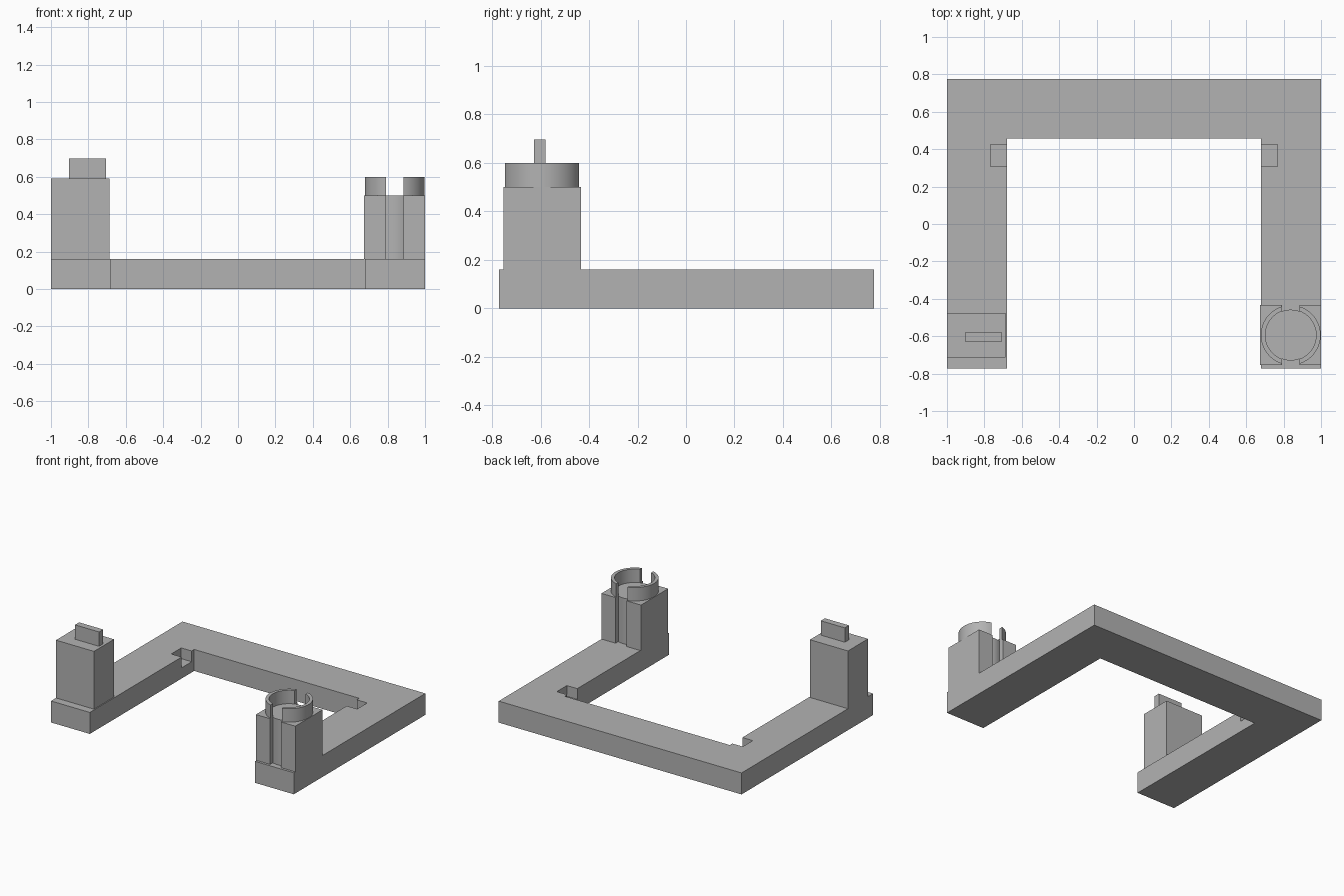
import bpy, bmesh
from math import acos, asin, cos, sin, pi

cube = bpy.data.objects.get("Cube")
if cube:
    bpy.data.objects.remove(cube, do_unlink=True)

GREY = (0.45, 0.45, 0.45, 1)
grey = bpy.data.materials.new("plain_grey")
grey.use_nodes = True
grey.diffuse_color = GREY
grey.node_tree.nodes["Principled BSDF"].inputs["Base Color"].default_value = GREY


def prism(name, outline, z0, z1, smooth=False):
    """Extrude a flat outline from z0 up to z1."""
    bm = bmesh.new()
    face = bm.faces.new([bm.verts.new((x, y, z0)) for x, y in outline])
    new = bmesh.ops.extrude_face_region(bm, geom=[face])["geom"]
    top = [v for v in new if isinstance(v, bmesh.types.BMVert)]
    bmesh.ops.translate(bm, vec=(0, 0, z1 - z0), verts=top)
    bmesh.ops.recalc_face_normals(bm, faces=bm.faces)
    mesh = bpy.data.meshes.new(name)
    bm.to_mesh(mesh)
    bm.free()
    mesh.materials.append(grey)
    ob = bpy.data.objects.new(name, mesh)
    bpy.context.collection.objects.link(ob)
    if smooth:
        bpy.ops.object.select_all(action="DESELECT")
        ob.select_set(True)
        bpy.context.view_layer.objects.active = ob
        bpy.ops.object.shade_smooth_by_angle(angle=pi / 6)
    return ob


def rect(x0, x1, y0, y1):
    return [(x0, y0), (x1, y0), (x1, y1), (x0, y1)]


def arc(cx, cy, r, a0, a1, n):
    steps = [a0 + (a1 - a0) * i / n for i in range(n + 1)]
    return [(cx + r * cos(a), cy + r * sin(a)) for a in steps]


BASE_TOP, INNER, FRONT, BACK = 0.16, 0.68, -0.772, 0.775

# U-shaped base
base = prism("base_frame", [(-1, FRONT), (-INNER, FRONT), (-INNER, 0.456),
                            (INNER, 0.456), (INNER, FRONT), (1, FRONT),
                            (1, BACK), (-1, BACK)], 0, BASE_TOP)

# Shallow notches cut in the inner edge of each arm
for side in (-1, 1):
    xs = sorted((side * 0.766, side * 0.6))
    cutter = prism("notch_cutter", rect(*xs, 0.308, 0.426), 0.08, 0.3)
    cutter.hide_render = True
    cut = base.modifiers.new("notch", "BOOLEAN")
    cut.operation, cut.solver, cut.object = "DIFFERENCE", "EXACT", cutter
    bpy.context.view_layer.objects.active = base
    bpy.ops.object.modifier_apply(modifier=cut.name)
    bpy.data.objects.remove(cutter, do_unlink=True)

# Right post with its thin upright tab
prism("tab_post", rect(-1, -0.687, -0.713, -0.477), BASE_TOP, 0.59)
prism("tab", rect(-0.903, -0.705, -0.627, -0.579), 0.59, 0.697)

# Left post, grooved front and back down to a round core
CX, CY, R_OUT, R_IN, GAP = 0.838, -0.594, 0.16, 0.136, 0.046
Y0, Y1 = -0.754, -0.434
half = asin(GAP / R_IN)
outline = [(0.675, Y0), (CX - GAP, Y0)]
outline += arc(CX, CY, R_IN, -pi / 2 - half, -pi / 2 + half, 6)
outline += [(CX + GAP, Y0), (1, Y0), (1, Y1), (CX + GAP, Y1)]
outline += arc(CX, CY, R_IN, pi / 2 - half, pi / 2 + half, 6)
outline += [(CX - GAP, Y1), (0.675, Y1)]
prism("socket_post", outline, BASE_TOP, 0.5, smooth=True)

# Split ring on top of the grooved post
a_out, a_in = acos(GAP / R_OUT), acos(GAP / R_IN)
for name, turn in (("ring_half_left", 0), ("ring_half_right", pi)):
    half_ring = arc(CX, CY, R_OUT, turn - a_out, turn + a_out, 28)
    half_ring += arc(CX, CY, R_IN, turn + a_in, turn - a_in, 28)
    prism(name, half_ring, 0.5, 0.6, smooth=True)
